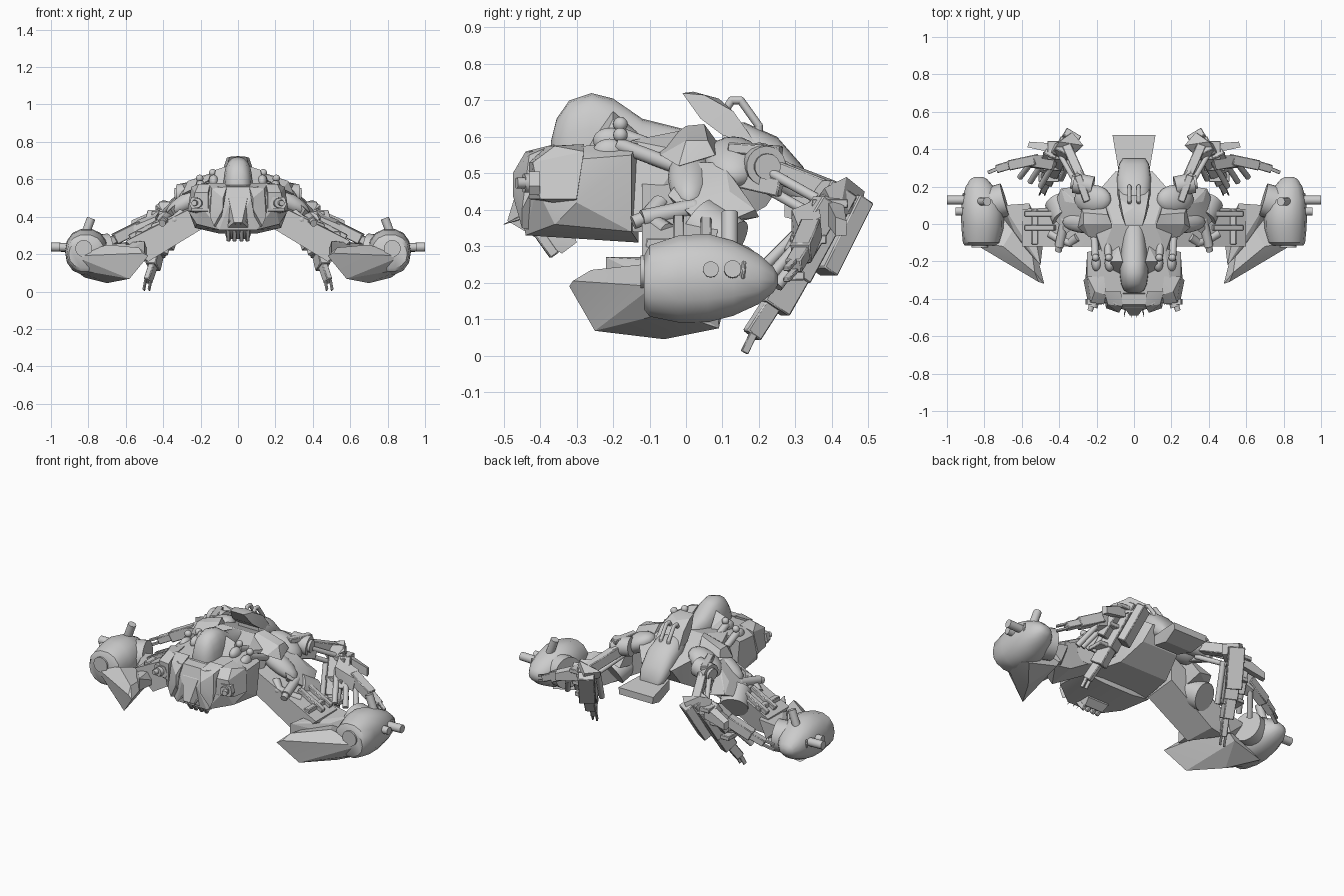
import bpy, bmesh, math
from mathutils import Vector as V, Matrix


def finish(name, bm, mirror=True, bevel=0.0, angle=38):
    bmesh.ops.recalc_face_normals(bm, faces=bm.faces)
    for f in bm.faces:
        f.smooth = True
    for e in bm.edges:
        e.smooth = e.calc_face_angle(0) < math.radians(angle)
    me = bpy.data.meshes.new(name)
    bm.to_mesh(me)
    bm.free()
    ob = bpy.data.objects.new(name, me)
    bpy.context.collection.objects.link(ob)
    if bevel:
        b = ob.modifiers.new("edge", 'BEVEL')
        b.width, b.segments, b.limit_method = bevel, 1, 'ANGLE'
    if mirror:
        ob.modifiers.new("mirror", 'MIRROR').use_mirror_merge = False
    return ob


def hull(name, pts, sym=False, bevel=0.0):
    """Faceted armour block; sym mirrors the points across the centre."""
    bm = bmesh.new()
    for x, y, z in pts:
        bm.verts.new((x, y, z))
        if sym and x:
            bm.verts.new((-x, y, z))
    bmesh.ops.convex_hull(bm, input=bm.verts)
    bmesh.ops.delete(bm, geom=[v for v in bm.verts if not v.link_faces], context='VERTS')
    bmesh.ops.dissolve_limit(bm, angle_limit=0.05, verts=bm.verts, edges=bm.edges)
    return finish(name, bm, not sym, bevel, 15)


def frame(p, q):
    p, q = V(p), V(q)
    return Matrix.Translation((p + q) / 2) @ (q - p).to_track_quat('Z', 'Y').to_matrix().to_4x4(), (q - p).length


def tube(name, p, q, r, r2=None, n=14, mirror=True):
    m, l = frame(p, q)
    bm = bmesh.new()
    bmesh.ops.create_cone(bm, cap_ends=True, segments=n, radius1=r,
                          radius2=r if r2 is None else r2, depth=l, matrix=m)
    return finish(name, bm, mirror)


def bar(name, p, q, w, h, bevel=0.004):
    """Box between two points, w sideways and h upward."""
    m, l = frame(p, q)
    bm = bmesh.new()
    bmesh.ops.create_cube(bm, size=1, matrix=m @ Matrix.Diagonal((w, h, l, 1)))
    return finish(name, bm, True, bevel)


def ball(name, c, r, tilt=0, mirror=True):
    bm = bmesh.new()
    m = Matrix.Translation(c) @ Matrix.Rotation(tilt, 4, 'Y') @ Matrix.Diagonal((*r, 1))
    bmesh.ops.create_uvsphere(bm, u_segments=16, v_segments=10, radius=1, matrix=m)
    return finish(name, bm, mirror)


def loft(name, rings, mirror=False, n=20, power=0.8):
    """Skin through upright rounded rings given as (x, y, z, half width, half height)."""
    bm = bmesh.new()
    loops = []
    for x, y, z, rx, rz in rings:
        loop = []
        for i in range(n):
            c, s = math.cos(i * math.tau / n), math.sin(i * math.tau / n)
            loop.append(bm.verts.new((x + rx * math.copysign(abs(c) ** power, c), y,
                                      z + rz * math.copysign(abs(s) ** power, s))))
        loops.append(loop)
    for a, b in zip(loops, loops[1:]):
        for i in range(n):
            bm.faces.new((a[i], a[i - 1], b[i - 1], b[i]))
    bm.faces.new(loops[0])
    bm.faces.new(loops[-1])
    return finish(name, bm, mirror)


def pipe(name, pts, r):
    for i, (a, b) in enumerate(zip(pts, pts[1:])):
        tube(f"{name}_{i}", a, b, r, n=10)
        if i:
            ball(f"{name}_bend_{i}", a, (r, r, r))


# Central fuselage
hull("front_fuselage", [(.1, -.43, .56), (.2, -.33, .57), (.25, -.28, .54), (.25, -.15, .55), (.16, -.13, .59),
     (.2, -.41, .46), (.22, -.36, .36), (.26, -.3, .42), (.23, -.15, .34), (.1, -.44, .33), (.1, -.13, .31),
     (.05, -.46, .46)], True)
hull("mid_fuselage", [(.17, -.15, .59), (.22, 0, .56), (.11, 0, .62), (.17, .2, .55), (.1, .28, .5), (.21, -.15, .34),
     (.16, .08, .33), (.12, .22, .41)], True)
loft("cockpit_dome", [(0, -.37, .54, .03, .05), (0, -.355, .55, .055, .1), (0, -.32, .555, .07, .145),
     (0, -.26, .56, .078, .16), (0, -.2, .56, .075, .145), (0, -.12, .55, .068, .1), (0, 0, .54, .06, .08)])
hull("nose_wedge", [(.06, -.37, .57), (.05, -.45, .5), (.022, -.49, .37), (.055, -.44, .34), (.06, -.34, .28),
     (.07, -.3, .31)], True)
for x in (.02, .055):
    bar("chin_fang", (x, -.42, .36), (x * .9, -.36, .275), .022, .03)
for x in (.012, .045):
    tube("nose_spike", (x, -.45, .38), (x * 1.2, -.5, .36), .006, .001, 6)
hull("cheek_plate", [(.06, -.44, .56), (.14, -.43, .55), (.08, -.475, .5), (.08, -.475, .44), (.15, -.45, .4),
     (.13, -.45, .35), (.07, -.36, .58), (.16, -.36, .58), (.1, -.4, .34)])

# Front guns in side housings
hull("front_gun_housing", [(.15, -.38, .575), (.21, -.36, .575), (.25, -.28, .56), (.16, -.28, .58), (.16, -.43, .53),
     (.23, -.42, .53), (.16, -.43, .43), (.25, -.4, .43), (.27, -.3, .43), (.17, -.3, .4)])
hull("front_gun_plate", [(x, y, z) for y in (-.4, -.43) for x, z in
     ((.18, .44), (.245, .44), (.26, .465), (.25, .505), (.185, .505), (.17, .47))])
tube("front_gun_collar", (.213, -.42, .473), (.22, -.445, .473), .026)
tube("front_gun_barrel", (.2, -.36, .475), (.235, -.465, .473), .015)

# Spine shell, grab handles and tail plate
hull("spine_front_shell", [(.045, -.01, .72), (.06, .05, .715), (.075, .13, .67), (.085, .2, .57), (.08, .1, .605),
     (.065, .04, .65), (0, .02, .724), (0, .09, .705)], True)
loft("spine_back_shell", [(0, .1, .57, .07, .07), (0, .16, .56, .09, .08), (0, .25, .52, .09, .08),
     (0, .32, .46, .08, .06), (0, .35, .43, .06, .03)])
pipe("spine_handle", [(.025, .1, .66), (.025, .125, .7), (.025, .15, .7), (.025, .2, .63), (.025, .2, .6),
     (.025, .165, .59)], .011)
hull("tail_plate", [(.08, .27, .44), (.09, .35, .43), (.115, .475, .42), (.08, .27, .38), (.09, .38, .35),
     (.11, .475, .38)], True)

# Dome side pistons and upper shoulders
for x, z in ((.135, .61), (.205, .58)):
    tube("shoulder_piston", (x, -.19, z), (x + .01, -.03, z - .06), .02)
    ball("piston_ball", (x, -.18, z + .025), (.02, .02, .02))
    ball("piston_foot", (x - .005, -.21, z - .02), (.027, .045, .035))
hull("dome_side_bracket", [(.06, -.27, .58), (.14, -.25, .55), (.12, -.2, .65), (.06, -.2, .67), (.08, -.12, .6),
     (.16, -.14, .54), (.09, -.22, .52)])
hull("upper_shoulder_box", [(.12, -.08, .57), (.12, 0, .63), (.14, .05, .635), (.15, .09, .58), (.24, -.07, .55),
     (.27, 0, .59), (.27, .06, .59), (.28, .08, .55), (.3, -.02, .52), (.14, .0, .52)])
ball("shoulder_fairing", (.25, .01, .49), (.15, .06, .05), .5)
ball("rear_shoulder_fairing", (.22, .13, .53), (.11, .08, .055), .5)
hull("shoulder_side_armour", [(.27, .02, .53), (.28, .1, .53), (.36, -.05, .44), (.42, .02, .38), (.42, .12, .37),
     (.39, .19, .4), (.31, .11, .51), (.3, .2, .38), (.3, .02, .34), (.37, .12, .45)])

# Side arms
hull("side_arm", [(.18, -.12, .48), (.18, .1, .5), (.2, -.12, .33), (.2, .08, .35), (.6, -.12, .27), (.6, .08, .27),
     (.48, -.12, .16), (.6, .05, .16), (.5, .06, .17)])
hull("arm_end_block", [(.56, .11, .27), (.7, .1, .25), (.5, -.22, .27), (.64, -.04, .24), (.5, -.22, .2), (.6, .1, .16),
     (.7, .0, .16), (.48, -.05, .2)])
tube("arm_joint_disc", (.36, .03, .36), (.4, .12, .3), .08, n=24)
tube("arm_engine", (.37, .02, .405), (.4, -.12, .375), .025)
tube("arm_engine_nozzle", (.4, -.12, .375), (.405, -.145, .365), .019)
ball("arm_engine_tail", (.37, .02, .405), (.025, .025, .025))
pipe("arm_hose", [(.3, -.07, .42), (.34, -.1, .385), (.4, -.08, .36), (.45, -.05, .34)], .024)
for y in (-.02, .055):
    bar("arm_rail", (.42, y, .375), (.58, y, .29), .03, .03)
bar("arm_cross_rail", (.53, -.11, .305), (.53, .08, .305), .035, .035)

# Outer pods with swept blades
loft("outer_pod", [(.82, -.115, .2, .085, .075), (.815, -.1, .205, .1, .1), (.81, -.02, .21, .113, .122),
     (.81, .06, .213, .115, .124), (.815, .13, .212, .105, .105), (.825, .2, .21, .075, .07),
     (.83, .24, .208, .045, .035), (.83, .252, .208, .02, .014)], True, 14, .9)
hull("pod_blade", [(.48, -.32, .19), (.51, -.31, .205), (.58, -.25, .068), (.7, -.06, .045), (.82, .09, .075),
     (.88, -.04, .12), (.88, -.09, .19), (.7, -.12, .25), (.53, -.26, .235), (.58, .08, .2), (.63, .1, .12)])
tube("pod_front_port", (.825, -.06, .23), (.825, -.125, .23), .045, n=24)
tube("pod_inner_disc", (.76, .11, .215), (.69, .13, .22), .09, n=24)
tube("pod_side_barrel", (.88, .128, .235), (1, .128, .238), .024)
tube("pod_side_stub", (.88, .068, .235), (.955, .068, .237), .022)
tube("pod_top_barrel", (.83, .12, .27), (.785, .12, .392), .023)
bar("pod_side_latch", (.91, .155, .21), (.91, .16, .26), .012, .012)

# Rear weapon arms: shoulder joint and links
tube("rear_joint_ring", (.22, .2, .53), (.32, .22, .52), .055, n=18)
tube("rear_joint_cap", (.31, .22, .52), (.335, .224, .518), .036)
bar("rear_joint_clamp", (.25, .12, .57), (.3, .26, .56), .04, .03)
bar("rear_joint_guard", (.27, .13, .49), (.33, .26, .46), .03, .05)
for dx, dz in ((0, .02), (.05, -.02), (.02, -.07)):
    tube("rear_link", (.25 + dx, .2, .54 + dz), (.34 + dx, .36, .45 + dz), .014)
bar("rear_forearm", (.28, .24, .51), (.36, .42, .44), .05, .06)
hull("rear_elbow_block", [(.27, .42, .45), (.33, .49, .45), (.4, .44, .49), (.44, .38, .46), (.29, .4, .4),
     (.35, .48, .4), (.44, .42, .38), (.36, .34, .4)])

# Long downward gun with claw tip
bar("long_gun_body", (.37, .42, .46), (.43, .29, .22), .08, .09)
bar("long_gun_cover", (.33, .475, .43), (.39, .375, .23), .09, .05)
bar("long_gun_upper_box", (.44, .39, .42), (.48, .3, .27), .07, .07)
bar("long_gun_receiver", (.42, .325, .28), (.455, .24, .13), .06, .085)
bar("long_gun_side_box", (.38, .36, .33), (.42, .28, .19), .05, .05)
bar("long_gun_barrel", (.44, .26, .18), (.482, .18, .055), .034, .05)
for dx in (-.014, .014):
    bar("long_gun_prong", (.48 + dx, .185, .06), (.49 + dx, .16, .008), .009, .022, .002)
for dx in (-.05, .05):
    tube("long_gun_side_tube", (.39 + dx, .35, .4), (.44 + dx, .24, .2), .016)
for t in (.1, .4, .7):
    x, y, z = .4 + .08 * t, .415 - .2 * t, .45 - .33 * t
    bar("long_gun_rib", (x - .055, y, z), (x + .055, y, z), .1, .025, .003)

# Outward gun and its fingers
hull("outer_gun_box", [(.42, .43, .43), (.56, .44, .37), (.57, .41, .38), (.43, .38, .44), (.42, .43, .36),
     (.56, .44, .33), (.57, .41, .33), (.43, .38, .37)])
hull("outer_gun_breech", [(.42, .36, .43), (.54, .37, .38), (.56, .31, .35), (.44, .29, .4), (.43, .36, .33),
     (.55, .36, .29), (.55, .3, .28), (.45, .29, .3)])
bar("outer_gun_arm", (.52, .345, .35), (.66, .315, .28), .055, .06)
bar("outer_gun_barrel", (.63, .325, .295), (.73, .295, .245), .045, .04)
for dz in (-.015, .015):
    bar("outer_gun_finger", (.72, .3, .25 + dz), (.78, .275, .222 + dz), .02, .012, .002)
for i in range(3):
    tube("slanted_barrel", (.42 + .06 * i, .34, .37 - .03 * i), (.5 + .055 * i, .2 + .025 * i, .23 - .02 * i), .016)
